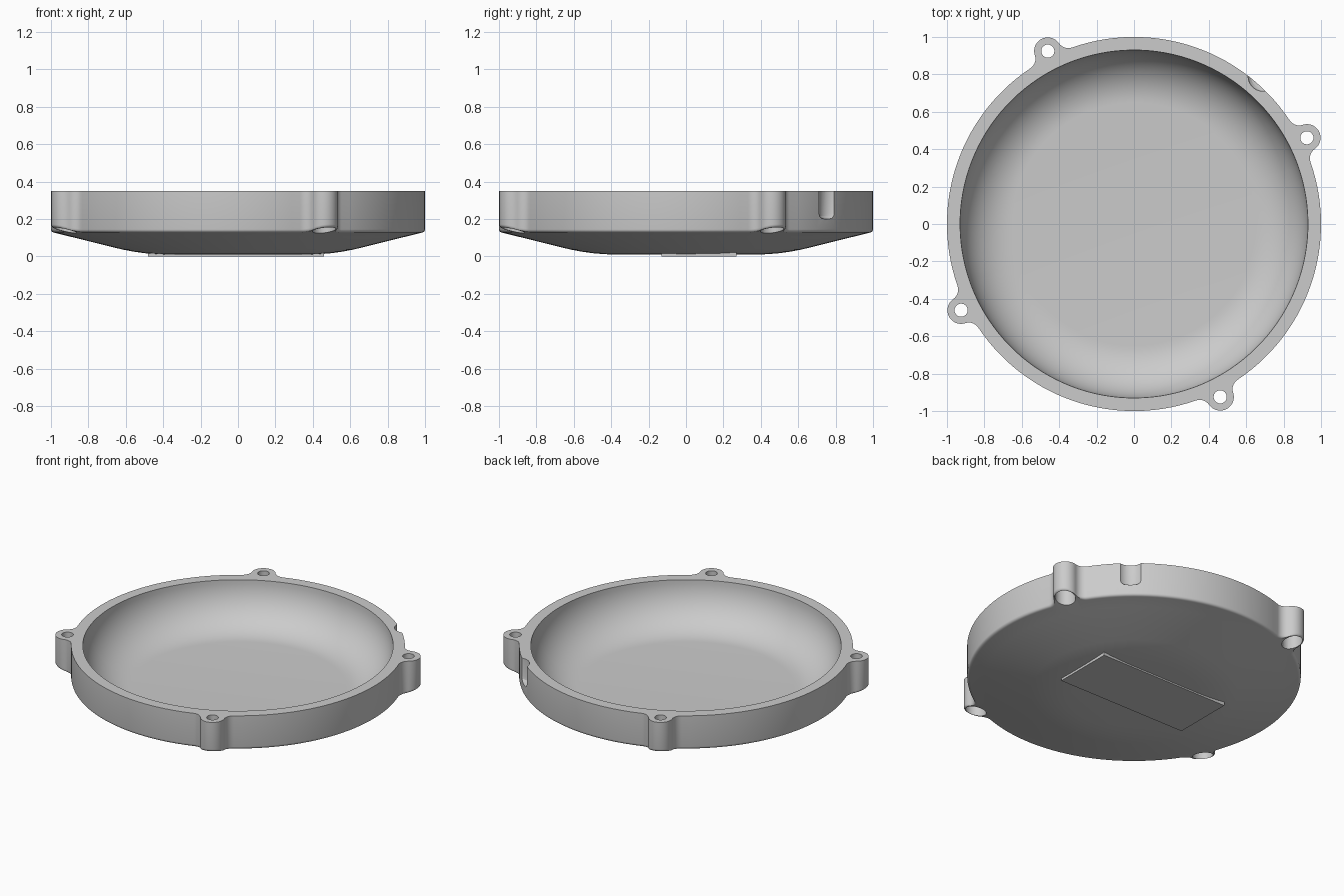
import bpy, bmesh
from math import cos, sin, pi, acos, atan2, hypot, radians

if "Cube" in bpy.data.objects:
    bpy.data.objects.remove(bpy.data.objects["Cube"])

LUG_D, LUG_R, FIL = 1.033, 0.073, 0.06   # lug distance, lug radius, neck fillet
LUG_A = radians(26.5)
TOP, FLOOR = 0.35, 0.07


def make_object(name, bm):
    bmesh.ops.recalc_face_normals(bm, faces=bm.faces)
    me = bpy.data.meshes.new(name)
    bm.to_mesh(me)
    bm.free()
    ob = bpy.data.objects.new(name, me)
    bpy.context.collection.objects.link(ob)
    return ob


def skin(rings):
    """Closed solid from a stack of equal-length rings."""
    bm = bmesh.new()
    vs = [[bm.verts.new(p) for p in ring] for ring in rings]
    n = len(vs[0])
    for a, b in zip(vs, vs[1:]):
        for i in range(n):
            j = (i + 1) % n
            bm.faces.new((a[i], a[j], b[j], b[i]))
    bm.faces.new(vs[0])
    bm.faces.new(vs[-1])
    return bm


def lathe(profile, x=0, y=0, n=40):
    return skin([[(x + r * cos(2 * pi * i / n), y + r * sin(2 * pi * i / n), z)
                  for i in range(n)] for r, z in profile])


def cut(target, cutter):
    mod = target.modifiers.new("cut", 'BOOLEAN')
    mod.operation = 'DIFFERENCE'
    mod.solver = 'EXACT'
    mod.object = cutter
    bpy.context.view_layer.objects.active = target
    bpy.ops.object.modifier_apply(modifier=mod.name)
    bpy.data.objects.remove(cutter, do_unlink=True)


# Outline as (angle, radius): four filleted lugs joined by round wall arcs
beta = acos((LUG_D**2 + (1 + FIL)**2 - (LUG_R + FIL)**2) / (2 * LUG_D * (1 + FIL)))
fx, fy = (1 + FIL) * cos(beta), (1 + FIL) * sin(beta)
phi = atan2(fy, fx - LUG_D)
half = [(LUG_D + LUG_R * cos(phi * i / 10), LUG_R * sin(phi * i / 10)) for i in range(1, 11)]
for i in range(1, 9):
    t = phi + pi + (beta - phi) * i / 8
    half.append((fx + FIL * cos(t), fy + FIL * sin(t)))
lug = [(x, -y) for x, y in reversed(half)] + [(LUG_D + LUG_R, 0)] + half
outline = []
for q in range(4):
    base = LUG_A + q * pi / 2
    outline += [(base + atan2(y, x), hypot(x, y)) for x, y in lug]
    span = pi / 2 - 2 * beta
    outline += [(base + beta + span * i / 28, 1.0) for i in range(1, 28)]


def under(r):
    return 0.128 + 0.25 * (r - 0.985)


def ring(fn):
    out = []
    for a, big in outline:
        r, z = fn(big)
        out.append((r * cos(a), r * sin(a), z))
    return out


# Dished cover: domed underside, lugged wall, flat rim, round bowl
rings = [ring(lambda R, r=r, z=z: (r, z)) for r, z in
         [(0.38, 0.010), (0.44, 0.0125), (0.50, 0.0175), (0.56, 0.026), (0.62, 0.0375), (0.90, under(0.90))]]
for i in range(5):
    t = i / 4 * pi / 2
    rings.append(ring(lambda R, t=t: (R - 0.018 + 0.018 * sin(t),
                                      under(R - 0.018) + 0.018 * (1 - cos(t)))))
rings.append(ring(lambda R: (R, TOP)))
for i in range(17):
    t = i / 16 * pi / 2
    rings.append(ring(lambda R, t=t: (0.65 + 0.28 * cos(t), TOP - (TOP - FLOOR) * sin(t))))
cover = make_object("round_cover", skin(rings))

# Stepped screw holes through the lugs, wide from below
for q in range(4):
    a = LUG_A + q * pi / 2
    cut(cover, make_object("screw_cutter", lathe(
        [(0.062, 0.0), (0.062, 0.23), (0.035, 0.23), (0.035, 0.45)],
        LUG_D * cos(a), LUG_D * sin(a))))

# Round-bottomed notch in the outer wall
cut(cover, make_object("notch_cutter", lathe(
    [(0.05, 0.2), (0.065, 0.204), (0.076, 0.215), (0.08, 0.23), (0.08, 0.45)], 0.69, 0.79)))

# Plain raised pad on the underside
bm = bmesh.new()
bmesh.ops.create_cube(bm, size=1)
for v in bm.verts:
    v.co = (-0.01 + 0.94 * v.co.x, 0.07 + 0.40 * v.co.y, 0.015 + 0.03 * v.co.z)
pad = make_object("underside_pad", bm)

for ob in (cover, pad):
    bpy.ops.object.select_all(action='DESELECT')
    ob.select_set(True)
    bpy.context.view_layer.objects.active = ob
    bpy.ops.object.shade_smooth_by_angle(angle=radians(30))
